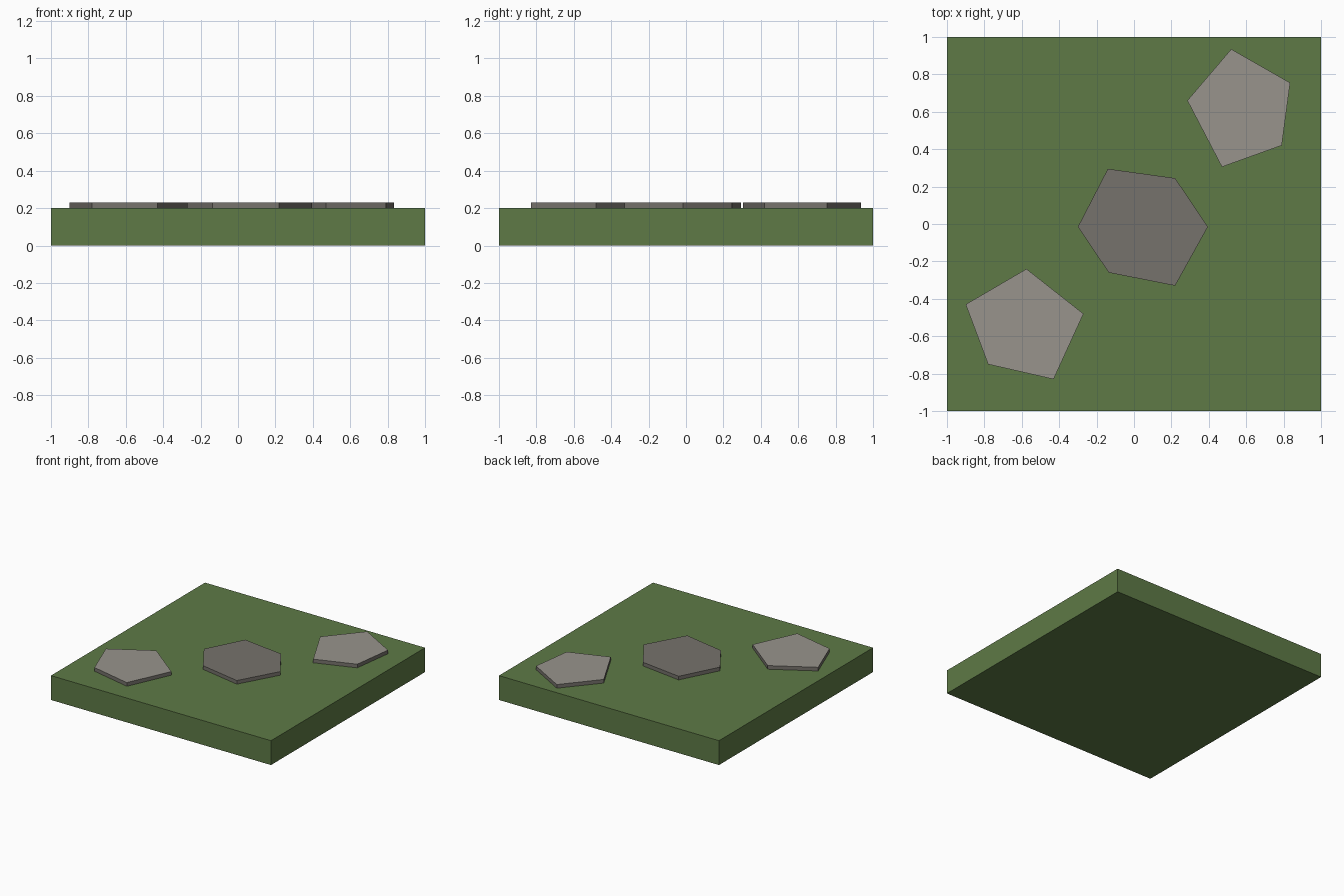
import bpy, bmesh

if "Cube" in bpy.data.objects:
    bpy.data.objects.remove(bpy.data.objects["Cube"])


def material(name, srgb):
    m = bpy.data.materials.new(name)
    lin = [((c / 255 + 0.055) / 1.055) ** 2.4 for c in srgb]
    m.diffuse_color = (*lin, 1)
    m.use_nodes = True
    m.node_tree.nodes["Principled BSDF"].inputs["Base Color"].default_value = m.diffuse_color
    return m


grass = material("grass_green", (94, 122, 70))
dark = material("dark_stone", (118, 114, 108))
light = material("light_stone", (152, 148, 140))


def prism(name, outline, z0, z1, side_mat, top_mat):
    """Extrude a flat outline upwards; the top face takes its own colour."""
    bm = bmesh.new()
    base = bm.faces.new([bm.verts.new((x, y, z0)) for x, y in outline])
    ext = bmesh.ops.extrude_face_region(bm, geom=[base], use_keep_orig=True)
    for v in ext["geom"]:
        if isinstance(v, bmesh.types.BMVert):
            v.co.z = z1
    bmesh.ops.recalc_face_normals(bm, faces=bm.faces)
    for f in bm.faces:
        f.material_index = int(f.normal.z > 0.5)
    me = bpy.data.meshes.new(name)
    bm.to_mesh(me)
    bm.free()
    me.materials.append(side_mat)
    me.materials.append(top_mat)
    ob = bpy.data.objects.new(name, me)
    bpy.context.collection.objects.link(ob)
    return ob


# Grass tile
prism("grass_tile", [(-1, -1), (1, -1), (1, 1), (-1, 1)], 0, 0.2, grass, grass)

# Stepping stones: irregular slabs lying on the grass
prism("middle_stone", [(-0.14, 0.295), (0.22, 0.245), (0.395, -0.015),
                       (0.22, -0.33), (-0.135, -0.26), (-0.30, -0.015)],
      0.2, 0.23, dark, dark)
prism("back_stone", [(0.52, 0.935), (0.835, 0.755), (0.79, 0.42),
                     (0.47, 0.305), (0.285, 0.66)], 0.2, 0.23, dark, light)
prism("front_stone", [(-0.575, -0.24), (-0.27, -0.48), (-0.43, -0.83),
                      (-0.78, -0.75), (-0.90, -0.43)], 0.2, 0.23, dark, light)
